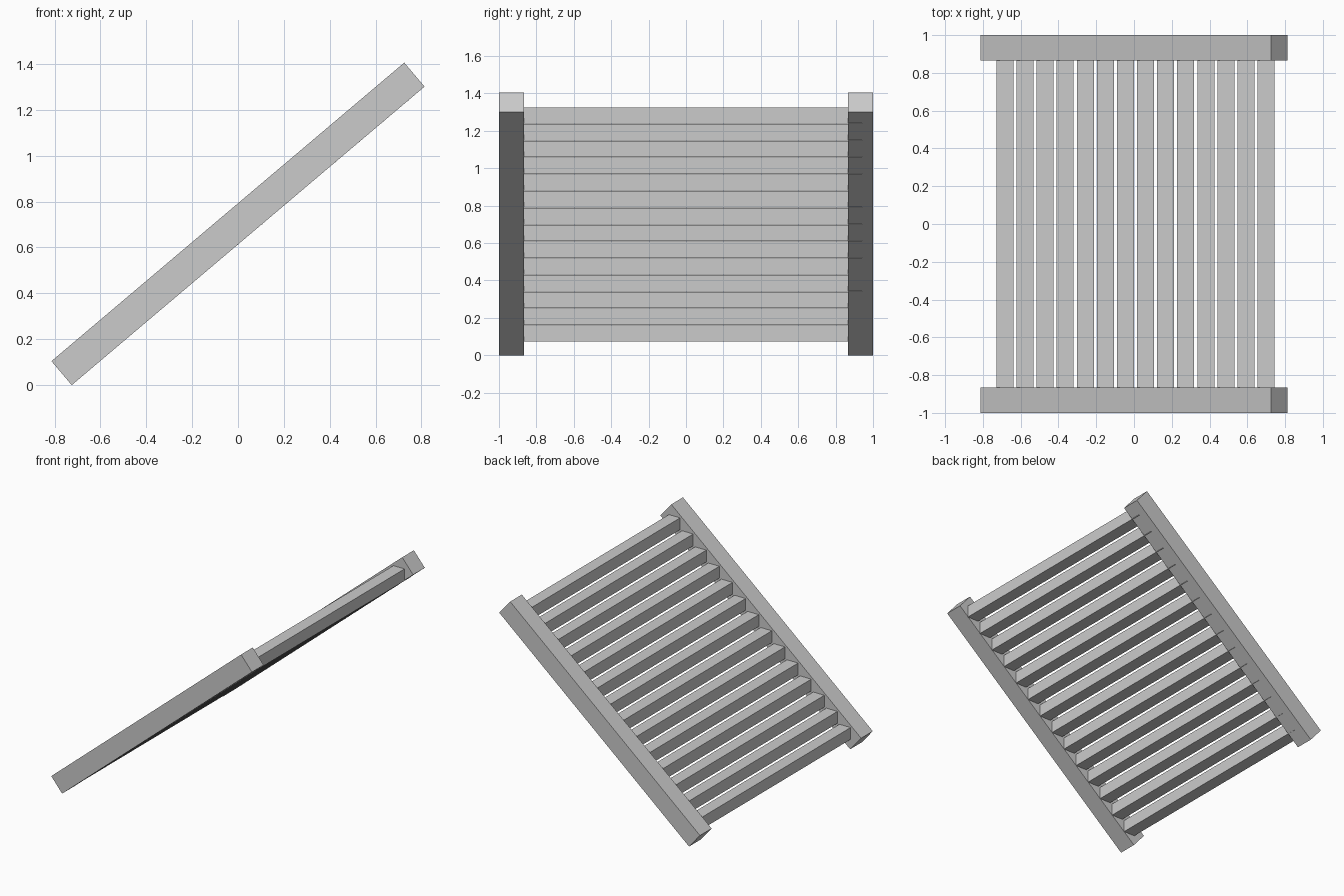
import bpy
import math

if "Cube" in bpy.data.objects:
    bpy.data.objects.remove(bpy.data.objects["Cube"])


def box(name, center, size, tilt=0.0):
    bpy.ops.mesh.primitive_cube_add(size=1, location=center, rotation=(0, -tilt, 0))
    ob = bpy.context.object
    ob.name = name
    ob.scale = size
    bpy.ops.object.transform_apply(location=False, rotation=True, scale=True)
    return ob


# Sloping side rails
TILT = math.atan2(1.303, 1.54)
for side, label in ((-1, "front"), (1, "back")):
    box(f"{label}_rail", (0, side * 0.9325, 0.7025), (2.015, 0.135, 0.137), TILT)

# Level treads stepping up between the rails; far ends are let into the back rail
TREADS = 14
Y0, Y1 = -0.867, 0.94
W, H = 0.09, 0.087
for i in range(TREADS):
    x = -0.683 + i * 0.1063
    z = 0.116 + i * 0.0897
    box(f"tread_{i + 1}", (x, (Y0 + Y1) / 2, z), (W, Y1 - Y0, H))
